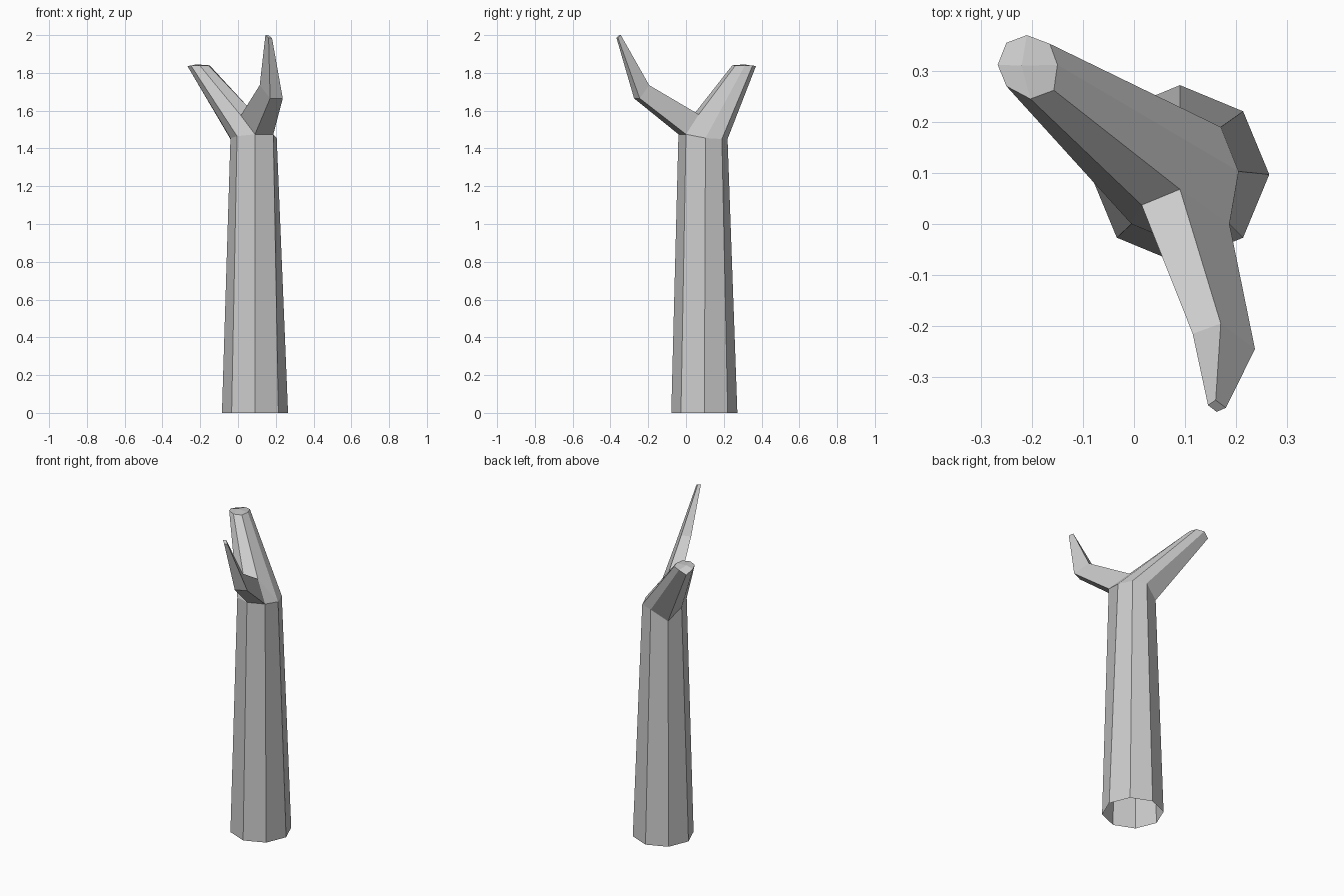
import bpy, bmesh, math

bm = bmesh.new()


def ring(points):
    return [bm.verts.new(p) for p in points]


def loft(a, b):
    # quads between two closed rings of equal length
    n = len(a)
    for i in range(n):
        j = (i + 1) % n
        bm.faces.new((a[i], a[j], b[j], b[i]))


# tapered eight-sided trunk, open underneath
base = ring([(0.09 + 0.175 * math.cos(i * math.pi / 4),
              0.097 + 0.175 * math.sin(i * math.pi / 4), 0) for i in range(8)])
top = ring([(0.205, 0.103, 1.455), (0.17, 0.19, 1.45), (0.09, 0.22, 1.45),
            (-0.005, 0.185, 1.39), (-0.04, 0.1, 1.455), (-0.005, 0.0, 1.465),
            (0.09, -0.04, 1.475), (0.187, 0.0, 1.475)])
loft(base, top)

# crotch edge shared by both branches
c1, c2 = ring([(0.015, 0.037, 1.575), (0.09, 0.068, 1.58)])
bm.faces.new((top[5], top[6], c1))
bm.faces.new((top[7], top[0], c2))

# thick branch, cut off and closed with a slightly faceted cap
stub = ring([(-0.15, 0.312, 1.84), (-0.165, 0.353, 1.84), (-0.21, 0.37, 1.835),
             (-0.25, 0.355, 1.81), (-0.267, 0.312, 1.835), (-0.25, 0.27, 1.84),
             (-0.203, 0.245, 1.84), (-0.157, 0.262, 1.84)])
loft(top[:6] + [c1, c2], stub)
mid = bm.verts.new((-0.22, 0.31, 1.845))
for i in range(0, 8, 2):
    bm.faces.new((stub[i], stub[i + 1], stub[(i + 2) % 8], mid))

# thin four-sided branch with a bend
elbow = ring([(0.17, -0.275, 1.665), (0.237, -0.245, 1.665),
              (0.17, -0.195, 1.735), (0.115, -0.215, 1.735)])
point = ring([(0.162, -0.368, 1.985), (0.18, -0.36, 1.985),
              (0.16, -0.345, 2.0), (0.145, -0.355, 2.0)])
loft([top[6], top[7], c2, c1], elbow)
loft(elbow, point)
bm.faces.new(point)

bmesh.ops.recalc_face_normals(bm, faces=bm.faces[:])
mesh = bpy.data.meshes.new("tree_trunk")
bm.to_mesh(mesh)
bm.free()
bpy.context.collection.objects.link(bpy.data.objects.new("tree_trunk", mesh))
